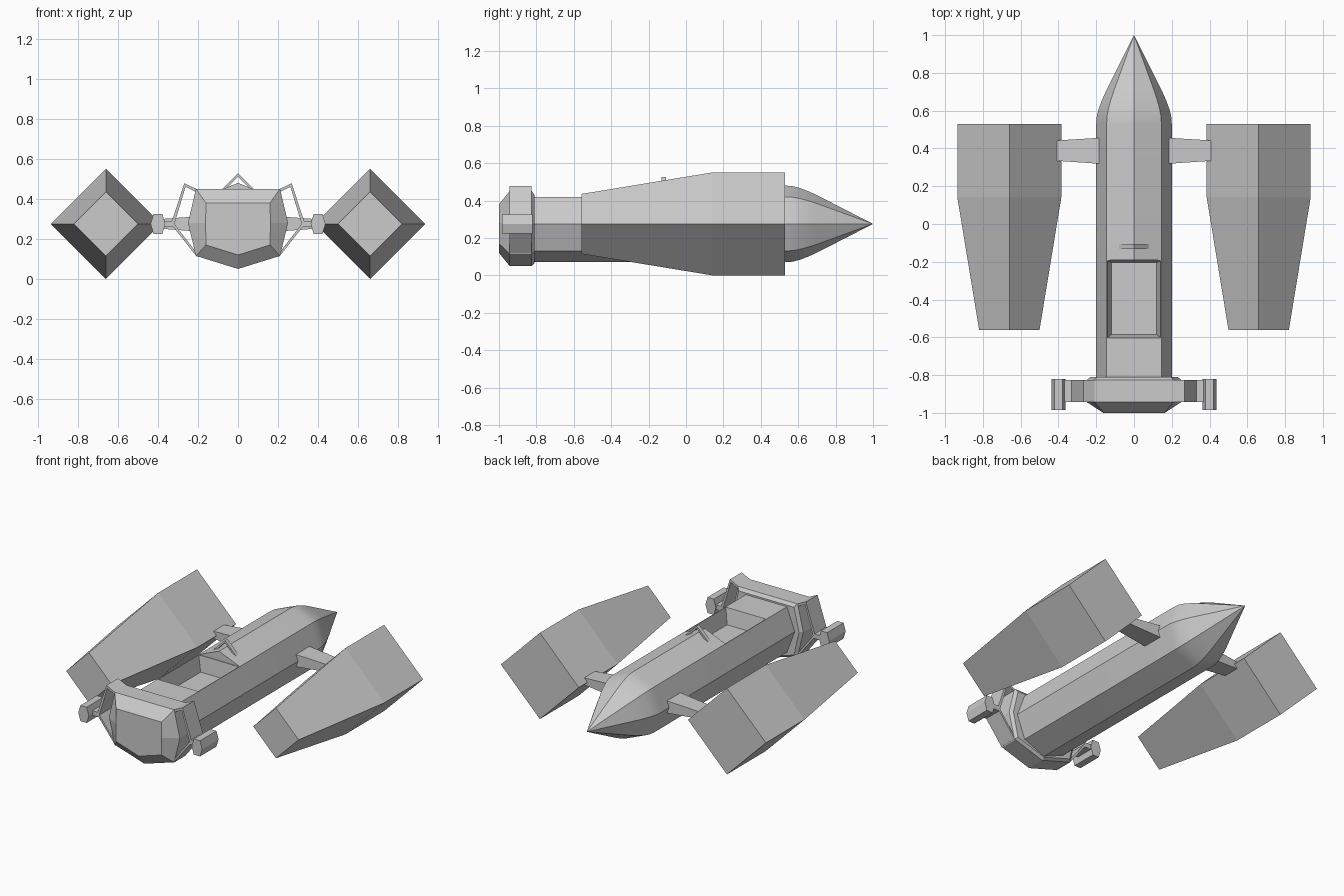
import bpy, bmesh

if "Cube" in bpy.data.objects:
    bpy.data.objects.remove(bpy.data.objects["Cube"])

ZC = 0.275


def loft(name, rings):
    """Skin a list of equal-length closed rings and cap both ends."""
    bm = bmesh.new()
    rows = [[bm.verts.new(p) for p in r] for r in rings]
    n = len(rows[0])
    for a, b in zip(rows, rows[1:]):
        for i in range(n):
            j = (i + 1) % n
            bm.faces.new((a[i], a[j], b[j], b[i]))
    bm.faces.new(rows[0][::-1])
    bm.faces.new(rows[-1])
    bmesh.ops.remove_doubles(bm, verts=bm.verts, dist=1e-5)
    bmesh.ops.recalc_face_normals(bm, faces=bm.faces)
    me = bpy.data.meshes.new(name)
    bm.to_mesh(me)
    bm.free()
    ob = bpy.data.objects.new(name, me)
    bpy.context.collection.objects.link(ob)
    return ob


def section(pts, y):
    """Turn an (x, z) outline into a ring at depth y."""
    return [(x, y, z) for x, z in pts]


def sym(half):
    """Mirror a right-hand outline (top to bottom) into a closed one."""
    return half + [(-x, z) for x, z in reversed(half) if x > 1e-6]


def smooth(ob):
    bpy.ops.object.select_all(action='DESELECT')
    bpy.context.view_layer.objects.active = ob
    ob.select_set(True)
    bpy.ops.object.shade_smooth_by_angle(angle=0.45)


def hull_ring(y, s=1.0, top=0.48):
    half = [(0, top), (.145, .42), (.2, ZC), (.145, .13), (0, .07)]
    return [(x * s, y, ZC + (z - ZC) * s) for x, z in sym(half)]


def rect(w, z0, z1):
    return [(w, z1), (w, z0), (-w, z0), (-w, z1)]


# Main hull: flat rear deck, ridged fore body, curved pointed nose
rings = [hull_ring(-.84, top=.42), hull_ring(-.19, top=.42)]
rings += [hull_ring(y, s) for y, s in
          [(-.19, 1), (.53, 1), (.57, .985), (.61, .935), (.66, .84), (.70, .75), (.998, .005)]]
hull = loft("hull", rings)

# Open cockpit recess with sloping walls
cut = loft("cockpit_cutter", [
    [(.120, -.585, .32), (.120, -.205, .32), (-.120, -.205, .32), (-.120, -.585, .32)],
    [(.143, -.605, .43), (.143, -.193, .43), (-.143, -.193, .43), (-.143, -.605, .43)]])
mod = hull.modifiers.new("cockpit", 'BOOLEAN')
mod.object = cut
mod.operation = 'DIFFERENCE'
mod.solver = 'EXACT'
bpy.context.view_layer.objects.active = hull
bpy.ops.object.modifier_apply(modifier=mod.name)
bpy.data.objects.remove(cut)
smooth(hull)

# Chevron windscreen frame
w_out = [(-.092, .435), (0, .527), (.092, .435)]
w_in = [(.076, .435), (0, .511), (-.076, .435)]
loft("windscreen_frame", [section(w_out + w_in, -.132), section(w_out + w_in, -.107)])

# Engine collar with bevelled rear cap
collar = sym([(0, .45), (.21, .45), (.25, .28), (.21, .115), (0, .05)])
lip = sym([(0, .43), (.195, .43), (.23, .28), (.195, .125), (0, .065)])
cap = sym([(0, .38), (.16, .38), (.162, .28), (.16, .17), (0, .12)])
loft("engine_collar", [section(cap, -1), section(collar, -.943),
                       section(collar, -.825), section(lip, -.81)])

for s, side in ((1, "right"), (-1, "left")):
    # Tapered diamond pod
    def diamond(y, r):
        return [(s * .66 + r, y, ZC), (s * .66, y, ZC + r),
                (s * .66 - r, y, ZC), (s * .66, y, ZC - r)]
    loft(side + "_pod", [diamond(-.56, .16), diamond(.14, .275), diamond(.53, .275)])

    # Pylon joining pod to hull
    def pylon(x, y0, y1, h):
        return [(s * x, y0, ZC - h), (s * x, y1, ZC - h),
                (s * x, y1, ZC + h), (s * x, y0, ZC + h)]
    loft(side + "_pylon", [pylon(.17, .318, .457, .04), pylon(.415, .335, .442, .022)])

    # Thin folded bracket beside the collar
    outer = [(.205, .448), (.268, .478), (.335, ZC), (.205, .11)]
    inner = [(.205, .128), (.318, ZC), (.262, .460), (.205, .432)]
    br = [(s * x, z) for x, z in outer + inner]
    loft(side + "_bracket", [section(br, -.943), section(br, -.825)])

    # Small hexagonal thruster and its stub
    hexa = [(s * .4 + dx, ZC + dz) for dx, dz in
            [(.037, 0), (.022, .05), (-.022, .05), (-.037, 0), (-.022, -.05), (.022, -.05)]]
    loft(side + "_thruster", [section(hexa, -.985), section(hexa, -.82)])
    stub = [(s * .32, .26), (s * .385, .26), (s * .385, .29), (s * .32, .29)]
    loft(side + "_thruster_stub", [section(stub, -.943), section(stub, -.825)])
